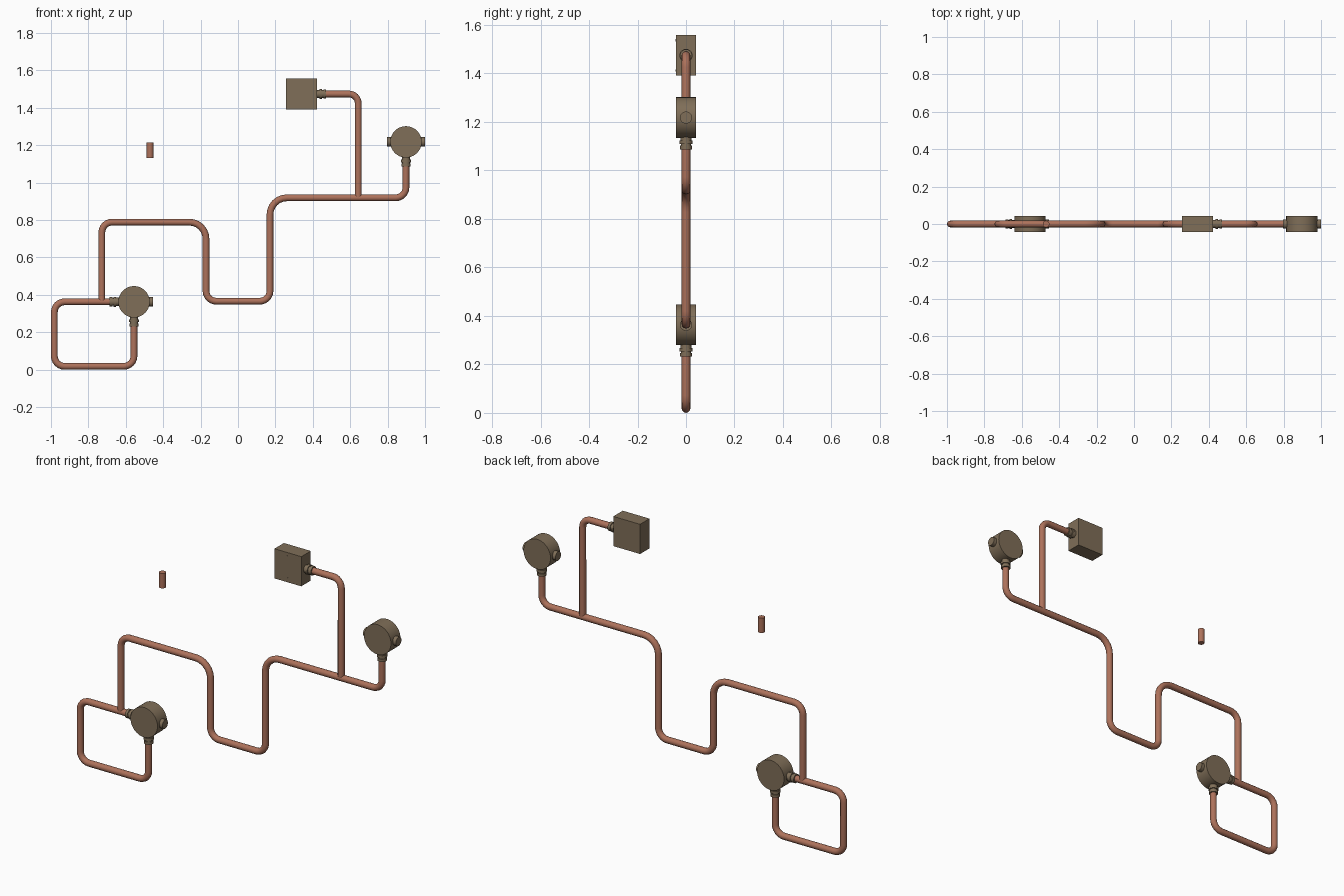
import bpy, math
from mathutils import Vector

if "Cube" in bpy.data.objects:
    bpy.data.objects.remove(bpy.data.objects["Cube"])

R = 0.018          # pipe radius
DEPTH = 0.084      # box depth in y


def material(name, rgb):
    m = bpy.data.materials.new(name)
    m.diffuse_color = (*rgb, 1)
    m.use_nodes = True
    m.node_tree.nodes["Principled BSDF"].inputs["Base Color"].default_value = m.diffuse_color
    return m


copper = material("copper", (0.42, 0.168, 0.105))
bronze = material("dull_bronze", (0.215, 0.158, 0.098))


def finish(name, mat):
    ob = bpy.context.object
    ob.name = name
    ob.data.materials.clear()
    ob.data.materials.append(mat)
    bpy.ops.object.shade_smooth_by_angle(angle=math.radians(35))
    return ob


def cylinder(name, a, b, r, mat, sides=20):
    a, b = Vector(a), Vector(b)
    d = b - a
    bpy.ops.mesh.primitive_cylinder_add(
        vertices=sides, radius=r, depth=d.length, location=(a + b) / 2,
        rotation=d.to_track_quat('Z', 'Y').to_euler())
    return finish(name, mat)


def pipe(name, corners, steps=6):
    """Pipe in the xz plane; corners are (x, z, bend radius)."""
    pts = []
    for i, (x, z, r) in enumerate(corners):
        p = Vector((x, 0, z))
        if r == 0:
            pts.append(p)
            continue
        u = (Vector((corners[i-1][0], 0, corners[i-1][1])) - p).normalized()
        v = (Vector((corners[i+1][0], 0, corners[i+1][1])) - p).normalized()
        for k in range(steps + 1):
            t = k / steps * math.pi / 2
            pts.append(p + u * r * (1 - math.sin(t)) + v * r * (1 - math.cos(t)))
    cu = bpy.data.curves.new(name, 'CURVE')
    cu.dimensions = '3D'
    cu.bevel_depth = R
    cu.bevel_resolution = 4
    cu.use_fill_caps = True
    sp = cu.splines.new('POLY')
    sp.points.add(len(pts) - 1)
    for q, p in zip(sp.points, pts):
        q.co = (*p, 1)
    ob = bpy.data.objects.new(name, cu)
    bpy.context.collection.objects.link(ob)
    bpy.ops.object.select_all(action='DESELECT')
    ob.select_set(True)
    bpy.context.view_layer.objects.active = ob
    bpy.ops.object.convert(target='MESH')
    finish(name, copper)


def connector(name, x, z, dx, dz):
    """Stepped coupling leaving a box face at (x, z) in direction (dx, dz)."""
    for i, (s, e, r) in enumerate([(-0.008, 0.012, 0.022), (0.012, 0.026, 0.027),
                                   (0.026, 0.033, 0.021), (0.033, 0.048, 0.025)]):
        cylinder(f"{name}_{i}", (x + dx*s, 0, z + dz*s), (x + dx*e, 0, z + dz*e), r, bronze)


def round_box(name, x, z, plugs, couplings):
    cylinder(name, (x, -DEPTH/2, z), (x, DEPTH/2, z), 0.084, bronze, 40)
    for dx in plugs:                       # blanked side openings
        cylinder(name + "_plug", (x + dx*0.07, 0, z), (x + dx*0.102, 0, z), 0.025, bronze)
    for dx, dz in couplings:
        connector(name + "_coupling", x + dx*0.083, z + dz*0.083, dx, dz)


# Junction boxes
AX, AZ, BX, BZ = -0.556, 0.365, 0.898, 1.22
round_box("lower_round_box", AX, AZ, [1], [(-1, 0), (0, -1)])
round_box("upper_round_box", BX, BZ, [-1, 1], [(0, -1)])

SX, SZ = 0.34, 1.476
bpy.ops.mesh.primitive_cube_add(size=1, location=(SX, 0, SZ))
bpy.context.object.scale = (0.167, DEPTH, 0.167)
bpy.ops.object.transform_apply(location=False, rotation=False, scale=True)
finish("square_box", bronze)
connector("square_box_coupling", SX + 0.083, SZ, 1, 0)
for s in (-1, 1):                          # lid screws
    cylinder("lid_screw", (SX, -0.040, SZ + s*0.062), (SX, -0.0435, SZ + s*0.062), 0.005, bronze, 8)

# Pipe runs
pipe("loop_pipe", [(AX, AZ - 0.11, 0), (AX, R + 0.002, 0.055), (-0.982, R + 0.002, 0.055),
                   (-0.982, AZ, 0.055), (AX - 0.11, AZ, 0)])
pipe("main_pipe", [(-0.728, AZ, 0), (-0.728, 0.791, 0.055), (-0.171, 0.791, 0.09),
                   (-0.171, 0.368, 0.055), (0.171, 0.368, 0.055), (0.171, 0.921, 0.09),
                   (BX, 0.921, 0.055), (BX, BZ - 0.11, 0)])
pipe("branch_pipe", [(0.643, 0.921, 0), (0.643, SZ, 0.05), (SX + 0.11, SZ, 0)])
cylinder("loose_pipe_piece", (-0.47, 0, 1.134), (-0.47, 0, 1.218), R, copper, 12)

# Rest the whole model on z = 0
for ob in bpy.data.objects:
    ob.location.z -= 0.002
